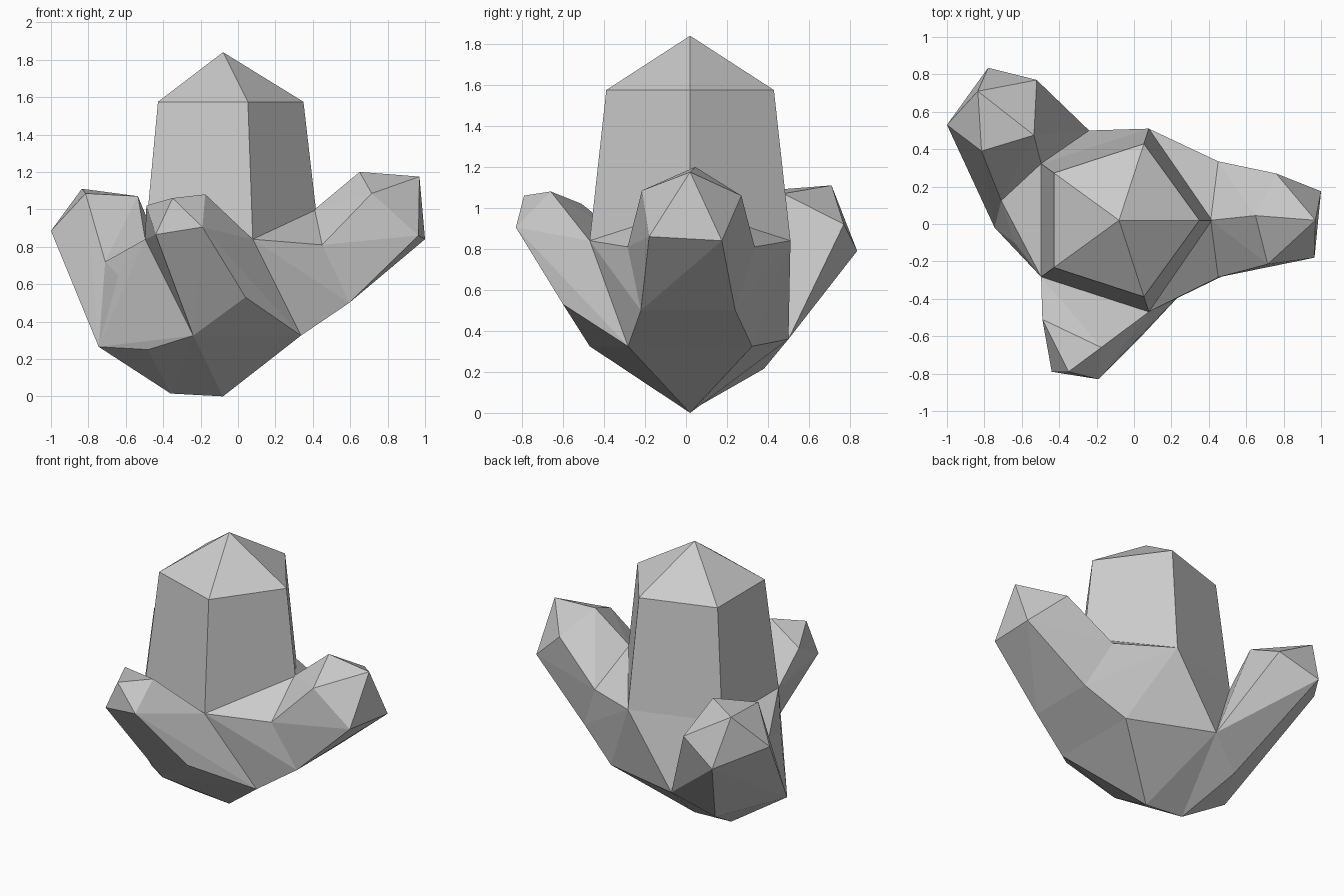
import bpy, bmesh
from math import cos, sin, tau

if "Cube" in bpy.data.objects:
    bpy.data.objects.remove(bpy.data.objects["Cube"])

CX, CY = -0.08, 0.02  # axis of the main crystal


def ring(radius, z, turn=0.0):
    """Five-sided ring around the main axis."""
    return [(CX + radius * cos(tau * (i + turn) / 5),
             CY + radius * sin(tau * (i + turn) / 5), z) for i in range(5)]


def faceted(name, points):
    """Flat-faced convex block through a few corner points."""
    bm = bmesh.new()
    for p in points:
        bm.verts.new(p)
    res = bmesh.ops.convex_hull(bm, input=bm.verts[:])
    loose = [v for v in bm.verts if not v.link_faces]
    bmesh.ops.delete(bm, geom=loose, context='VERTS')
    bmesh.ops.dissolve_limit(bm, angle_limit=0.03, verts=bm.verts[:], edges=bm.edges[:])
    bmesh.ops.recalc_face_normals(bm, faces=bm.faces[:])
    mesh = bpy.data.meshes.new(name)
    bm.to_mesh(mesh)
    bm.free()
    obj = bpy.data.objects.new(name, mesh)
    bpy.context.collection.objects.link(obj)
    return obj


upper = ring(0.515, 0.84)
lower = ring(0.515, 0.325, 0.5)
pole = (CX, CY, 0)

# Main upright crystal with a pointed cap
faceted("main_crystal", upper + ring(0.43, 1.575) + [(CX, CY, 1.84)])

# Shared root: half-turned rings over a bottom point, stretched on the left
left_low = [(-0.745, -0.02, 0.265), (-0.36, 0.03, 0.015)]
shoulder = (-0.71, 0.125, 0.72)
left_back = (-0.24, 0.50, 0.36)
faceted("crystal_root", upper[1:] + [lower[0], left_back, lower[3], lower[4], pole]
        + left_low + [shoulder, (-0.64, -0.10, 0.645), (-0.48, -0.24, 0.25)])

# Right crystal: base flare, then the outer shaft with its tip
mid = [(0.41, 0.02, 1.0), (0.45, -0.285, 0.81), (0.45, 0.335, 0.81),
       (0.595, -0.22, 0.50), (0.595, 0.24, 0.50)]
faceted("right_crystal_base", mid + [upper[1], upper[4], lower[0], lower[4]])
faceted("right_crystal", mid + [
    (0.65, 0.045, 1.20), (0.715, -0.215, 1.085), (0.76, 0.27, 1.06),
    (0.965, -0.18, 0.86), (1.0, 0.175, 0.84), (0.97, 0.02, 1.175)])

# Front crystal
faceted("front_crystal", [upper[3], upper[4], lower[3], lower[4],
    (0.04, -0.60, 0.53), (-0.49, -0.51, 1.02), (-0.44, -0.79, 0.865),
    (-0.35, -0.79, 1.06), (-0.19, -0.83, 0.905), (-0.175, -0.66, 1.08)])

# Back left crystal
faceted("back_left_crystal", left_low + [left_back, shoulder, upper[2],
    (-0.485, 0.38, 0.215), (-0.535, 0.475, 1.07), (-0.815, 0.39, 1.085),
    (-1.0, 0.53, 0.885), (-0.78, 0.835, 0.79), (-0.52, 0.77, 0.92),
    (-0.835, 0.71, 1.11)])
